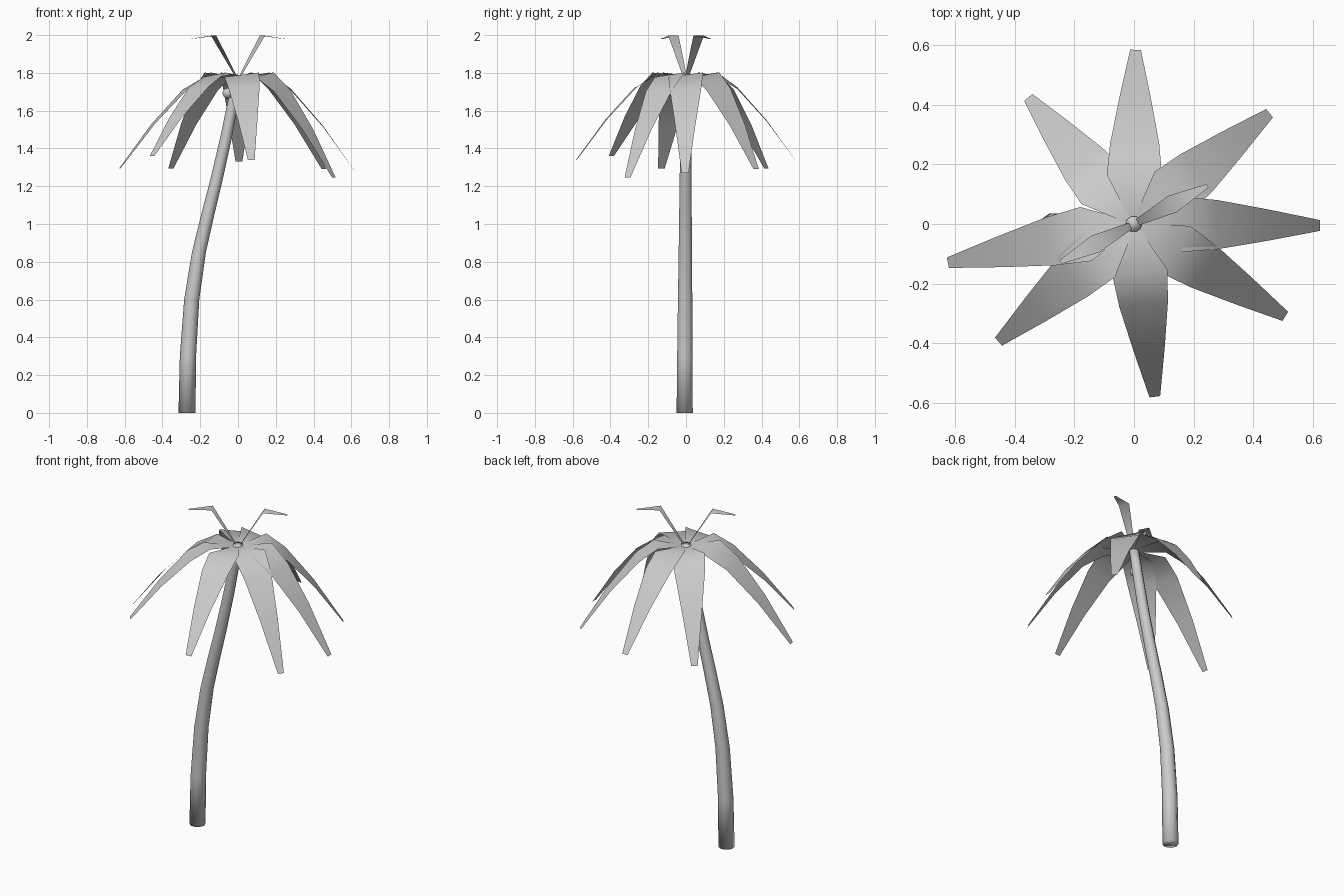
import bpy, bmesh, math
from mathutils import Vector

if "Cube" in bpy.data.objects:
    bpy.data.objects.remove(bpy.data.objects["Cube"])


def finish(name, bm, smooth=True):
    me = bpy.data.meshes.new(name)
    bmesh.ops.recalc_face_normals(bm, faces=bm.faces[:])
    bm.to_mesh(me)
    bm.free()
    ob = bpy.data.objects.new(name, me)
    bpy.context.collection.objects.link(ob)
    if smooth:
        me.shade_smooth()
    return ob


def sharpen(bm, angle=math.radians(50)):
    for e in bm.edges:
        if len(e.link_faces) == 2 and e.calc_face_angle(0) > angle:
            e.smooth = False


# Curved tapering trunk: (x, z, radius)
path = [(-0.27, 0, 0.045), (-0.265, 0.3, 0.043), (-0.245, 0.6, 0.040),
        (-0.207, 0.85, 0.037), (-0.16, 1.05, 0.035), (-0.115, 1.23, 0.033),
        (-0.065, 1.45, 0.031), (-0.025, 1.65, 0.029), (0.0, 1.785, 0.027)]
SIDES = 10
bm = bmesh.new()
rings = []
for x, z, r in path:
    rings.append([bm.verts.new((x + r * math.cos(2 * math.pi * i / SIDES),
                                -0.007 * (1 - z / 1.8) + r * math.sin(2 * math.pi * i / SIDES), z))
                  for i in range(SIDES)])
for a, b in zip(rings, rings[1:]):
    for i in range(SIDES):
        j = (i + 1) % SIDES
        bm.faces.new((a[i], a[j], b[j], b[i]))
bm.faces.new(rings[0][::-1])
bm.faces.new(rings[-1])
sharpen(bm)
finish("trunk", bm)


def frond(name, tip, sections, roll):
    # ribbon leaf; sections hold (distance, height, width, roll share)
    d = Vector((tip[0], tip[1], 0)).normalized()
    side = Vector((-d.y, d.x, 0))
    bm = bmesh.new()
    rows = []
    for r, z, w, k in sections:
        c = d * r + Vector((0, 0, z))
        off = side * (w / 2) + Vector((0, 0, roll * k))
        rows.append((bm.verts.new(c - off), bm.verts.new(c + off)))
    for a, b in zip(rows, rows[1:]):
        bm.faces.new((a[0], b[0], b[1], a[1]))
    finish(name, bm)


# Drooping fronds: tip positions
tips = [(0.005, 0.585, 1.33), (0.455, 0.372, 1.29), (0.625, -0.005, 1.27),
        (0.508, -0.31, 1.245), (0.07, -0.58, 1.34), (-0.455, -0.395, 1.36),
        (-0.625, -0.13, 1.295), (-0.355, 0.425, 1.295)]
for n, t in enumerate(tips):
    R = math.hypot(t[0], t[1])
    drop = 1.795 - t[2]
    secs = [(0.015, 1.775, 0.03, 0), (0.165, 1.79, 0.185, 1)]
    for f, h, w in [(0.25, 0.16, 0.165), (0.62, 0.53, 0.105), (1.0, 1.0, 0.036)]:
        secs.append((0.165 + f * (R - 0.165), 1.795 - h * drop, w, 0.5 * (1 - f)))
    frond(f"drooping_frond_{n + 1}", t, secs, 0.012)

# Two young upright fronds
for n, s in enumerate((1, -1)):
    frond(f"upright_frond_{n + 1}", (s * 0.245, s * 0.127),
          [(0.008, 1.775, 0.022, 0), (0.145, 1.997, 0.062, 0), (0.278, 1.98, 0.014, 0)], 0)

# Coconut hanging under the crown
bm = bmesh.new()
bmesh.ops.create_uvsphere(bm, u_segments=10, v_segments=7, radius=0.028)
bmesh.ops.translate(bm, verts=bm.verts[:], vec=(-0.055, -0.06, 1.692))
finish("coconut", bm)
